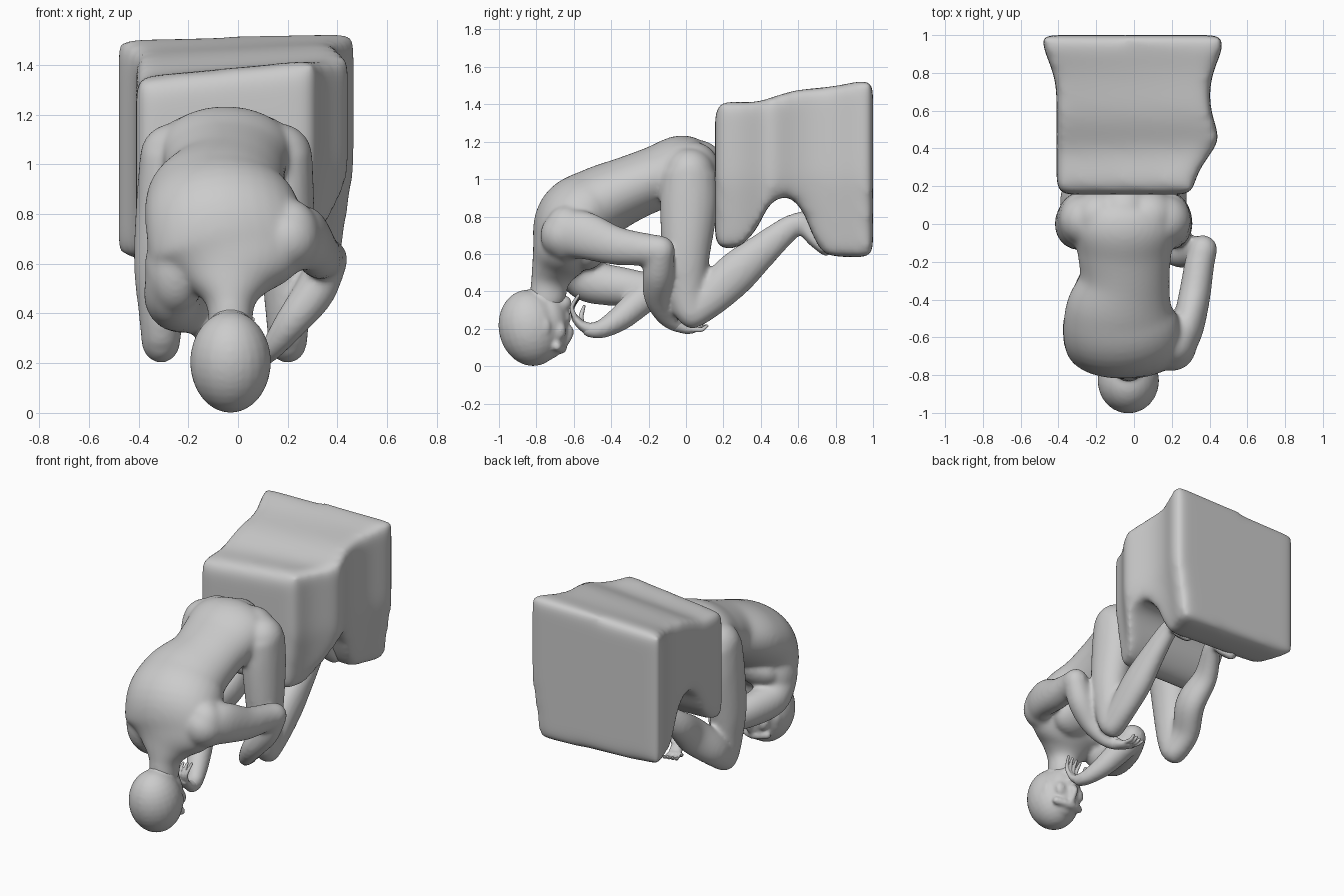
import bpy, bmesh, math
from mathutils import Vector, Matrix


def catmull(pts, steps=6):
    """Smooth interpolation through points of any dimension."""
    n, out = len(pts), []
    for i in range(n - 1):
        a, b, c, d = (pts[max(0, min(n - 1, i + k))] for k in (-1, 0, 1, 2))
        for s in range(steps):
            t = s / steps
            out.append([0.5 * (2 * q + (r - p) * t + (2 * p - 5 * q + 4 * r - w) * t * t
                        + (3 * q - p - 3 * r + w) * t ** 3) for p, q, r, w in zip(a, b, c, d)])
    out.append(list(pts[-1]))
    return out


def ball(bm, c, r, tilt=0):
    m = Matrix.Translation(c) @ Matrix.Rotation(tilt, 4, 'X') @ Matrix.Diagonal((*r, 1))
    bmesh.ops.create_uvsphere(bm, u_segments=24, v_segments=16, radius=1, matrix=m)


def bridge(bm, rings):
    n = len(rings[0])
    for a, b in zip(rings, rings[1:]):
        for k in range(n):
            bm.faces.new((a[k], a[(k + 1) % n], b[(k + 1) % n], b[k]))
    caps = [bm.faces.new(rings[0][::-1]), bm.faces.new(rings[-1])]
    bmesh.ops.triangulate(bm, faces=caps)


def limb(bm, pts, seg=20, steps=6):
    """Tapered tube; points are x, y, z, side radius, front/back radius."""
    pts = [p if len(p) == 5 else (*p, p[3]) for p in pts]
    path, rings = catmull(pts, steps), []
    for i, p in enumerate(path):
        t = (Vector(path[min(i + 1, len(path) - 1)][:3]) - Vector(path[max(i - 1, 0)][:3])).normalized()
        ref = Vector((1, 0, 0)) if abs(t.x) < 0.85 else Vector((0, 1, 0))
        side = (ref - t * ref.dot(t)).normalized()
        nor = t.cross(side)
        rings.append([bm.verts.new(Vector(p[:3]) + side * p[3] * math.cos(a) + nor * p[4] * math.sin(a))
                      for a in (2 * math.pi * k / seg for k in range(seg))])
    bridge(bm, rings)
    for p in (pts[0], pts[-1]):
        r = min(p[3], p[4])
        ball(bm, p[:3], (r, r, r))


def finish(name, bm, voxel, smooth):
    """Fuse overlapping pieces into one soft skin."""
    bmesh.ops.recalc_face_normals(bm, faces=bm.faces[:])
    me = bpy.data.meshes.new(name)
    bm.to_mesh(me)
    bm.free()
    me.shade_smooth()
    ob = bpy.data.objects.new(name, me)
    bpy.context.collection.objects.link(ob)
    rm = ob.modifiers.new("fuse", 'REMESH')
    rm.mode, rm.voxel_size, rm.use_smooth_shade = 'VOXEL', voxel, True
    sm = ob.modifiers.new("soften", 'SMOOTH')
    sm.factor, sm.iterations = 0.5, smooth


# stone block, lofted front to back, with a hollow underneath for the feet
# y, left x, right x, bottom z, top z
slices = [(0.155, -0.41, 0.31, 0.64, 1.40), (0.22, -0.41, 0.32, 0.62, 1.425),
          (0.30, -0.41, 0.355, 0.645, 1.42), (0.38, -0.41, 0.41, 0.735, 1.42),
          (0.45, -0.41, 0.45, 0.865, 1.44), (0.54, -0.41, 0.425, 0.905, 1.47),
          (0.62, -0.41, 0.405, 0.83, 1.485), (0.68, -0.41, 0.40, 0.69, 1.49),
          (0.74, -0.415, 0.405, 0.595, 1.495), (0.82, -0.435, 0.425, 0.58, 1.505),
          (0.92, -0.475, 0.465, 0.575, 1.525), (1.0, -0.49, 0.475, 0.58, 1.53)]
bm = bmesh.new()
rings, N = [], 16
for y, lo, hi, bot, top in catmull(slices, 4):
    rim = ([(k / N, 0) for k in range(N)] + [(1, k / N) for k in range(N)]
           + [(1 - k / N, 1) for k in range(N)] + [(0, 1 - k / N) for k in range(N)])
    ring = []
    for u, v in rim:
        z = bot + (top - bot) * v
        z -= v * (1 - u) * (0.02 + 0.07 * (1 - y))          # top dips to the left
        z += (1 - v) * (1 - u) * 0.05 * y                   # bottom rises to the left
        right = hi - 0.15 * max(0, 1.0 - z)
        ring.append(bm.verts.new((lo + (right - lo) * u, y, z)))
    rings.append(ring)
bridge(bm, rings)
finish("stone_block", bm, 0.022, 36)

# body
bm = bmesh.new()
limb(bm, [(-0.05, 0.06, 1.06, 0.25, 0.15), (-0.05, -0.02, 1.06, 0.27, 0.175),
          (-0.05, -0.15, 1.01, 0.25, 0.17), (-0.05, -0.30, 0.95, 0.24, 0.175),
          (-0.075, -0.46, 0.875, 0.29, 0.195), (-0.06, -0.59, 0.78, 0.315, 0.215),
          (-0.03, -0.66, 0.62, 0.31, 0.17), (-0.03, -0.71, 0.51, 0.17, 0.12),
          (-0.03, -0.73, 0.44, 0.10, 0.10), (-0.03, -0.74, 0.36, 0.09, 0.10)], 32)
for x in (-0.18, 0.08):
    ball(bm, (x, -0.50, 0.62), (0.14, 0.08, 0.12), -0.6)   # chest
    ball(bm, (x, 0.04, 1.05), (0.15, 0.14, 0.15))          # buttocks
ball(bm, (-0.25, -0.61, 0.59), (0.125, 0.13, 0.19))        # shoulders
ball(bm, (0.21, -0.64, 0.71), (0.12, 0.12, 0.15))

# legs: hip, knee, calf and ankle
for hip, knee, ankle in ((-0.26, -0.31, -0.17), (0.165, 0.20, 0.19)):
    mid = (knee + ankle) / 2
    limb(bm, [(hip, 0.02, 1.03, 0.135, 0.15), ((hip + knee) / 2, 0.015, 0.85, 0.125, 0.155),
              (knee, 0.0, 0.60, 0.11, 0.13), (knee, 0.005, 0.40, 0.09, 0.105),
              (knee, 0.025, 0.29, 0.08, 0.09)])
    limb(bm, [(knee, 0.035, 0.275, 0.075, 0.08), (knee, 0.14, 0.375, 0.08, 0.105),
              (mid, 0.27, 0.50, 0.085, 0.115), (mid, 0.42, 0.63, 0.07, 0.09),
              (ankle, 0.57, 0.75, 0.055, 0.065), (ankle, 0.65, 0.76, 0.05, 0.055)])
    limb(bm, [(ankle, 0.62, 0.78, 0.05, 0.055), (ankle, 0.68, 0.69, 0.06, 0.045),
              (ankle, 0.75, 0.62, 0.06, 0.035)])

# right arm hangs over the knee, left arm folds up to the face
limb(bm, [(0.20, -0.65, 0.70, 0.13, 0.13), (0.28, -0.55, 0.70, 0.09, 0.13),
          (0.32, -0.38, 0.645, 0.085, 0.105), (0.345, -0.22, 0.625, 0.08, 0.088),
          (0.365, -0.135, 0.62, 0.077, 0.08)])
limb(bm, [(0.365, -0.135, 0.615, 0.077), (0.31, -0.15, 0.49, 0.083), (0.22, -0.155, 0.37, 0.07),
          (0.14, -0.11, 0.265, 0.05), (0.09, -0.04, 0.215, 0.04)])
limb(bm, [(-0.265, -0.60, 0.53, 0.11), (-0.265, -0.52, 0.455, 0.11, 0.115),
          (-0.22, -0.34, 0.425, 0.095, 0.105), (-0.14, -0.18, 0.41, 0.085)])
limb(bm, [(-0.14, -0.18, 0.40, 0.08), (-0.10, -0.26, 0.335, 0.08), (-0.05, -0.36, 0.25, 0.068),
          (0.0, -0.46, 0.195, 0.05), (0.015, -0.52, 0.195, 0.042)])
finish("seated_body", bm, 0.012, 20)

# head hanging down, face toward +y
bm = bmesh.new()
limb(bm, [(-0.03, -0.735, 0.46, 0.085), (-0.03, -0.745, 0.38, 0.085), (-0.03, -0.77, 0.28, 0.09)])
ball(bm, (-0.03, -0.83, 0.205), (0.163, 0.172, 0.206), 0.2)
ball(bm, (-0.03, -0.735, 0.215), (0.12, 0.105, 0.18))
limb(bm, [(-0.03, -0.72, 0.29, 0.095, 0.07), (-0.03, -0.655, 0.335, 0.05, 0.045)])     # jaw
limb(bm, [(-0.03, -0.645, 0.12, 0.018), (-0.03, -0.622, 0.17, 0.022),
          (-0.03, -0.625, 0.20, 0.03, 0.022)])                                         # nose
limb(bm, [(-0.12, -0.69, 0.105, 0.026), (-0.03, -0.665, 0.095, 0.028), (0.06, -0.69, 0.105, 0.026)])
ball(bm, (-0.03, -0.64, 0.25), (0.045, 0.027, 0.017))                                  # lips
ball(bm, (-0.03, -0.64, 0.275), (0.038, 0.024, 0.016))
for s in (-1, 1):
    ball(bm, (-0.03 + s * 0.128, -0.765, 0.20), (0.022, 0.04, 0.06), -0.3)             # ears
    ball(bm, (-0.03 + s * 0.07, -0.67, 0.19), (0.04, 0.03, 0.05))                      # cheeks
finish("bowed_head", bm, 0.01, 9)


def hand(name, wrist, palm, knuckle, bend, tip, spread, thumb):
    """Palm and four curled fingers fanned along the spread direction."""
    bm = bmesh.new()
    sp = Vector(spread)
    limb(bm, [(*wrist, 0.036), (*palm, 0.042, 0.026), (*knuckle, 0.042, 0.02)])
    for k in range(4):
        o = sp * (k - 1.5)
        pts = [Vector(knuckle) + o * 0.8, Vector(bend) + o, Vector(tip) + o * 1.3]
        limb(bm, [(*p, r) for p, r in zip(pts, (0.014, 0.012, 0.009))], 10, 4)
    limb(bm, [(*p, r) for p, r in zip((palm, *thumb), (0.018, 0.014, 0.009))], 10, 4)
    finish(name, bm, 0.005, 3)


hand("right_hand", (0.10, -0.05, 0.22), (0.08, 0.0, 0.198), (0.07, 0.035, 0.195),
     (0.06, 0.075, 0.195), (0.05, 0.10, 0.215), (0.024, 0.006, 0),
     ((0.03, 0.01, 0.20), (0.005, 0.04, 0.215)))
hand("left_hand", (0.015, -0.51, 0.195), (0.01, -0.56, 0.22), (0.005, -0.595, 0.26),
     (0.005, -0.61, 0.31), (0.01, -0.575, 0.37), (0.025, 0, 0.004),
     ((-0.045, -0.56, 0.27), (-0.055, -0.545, 0.32)))
